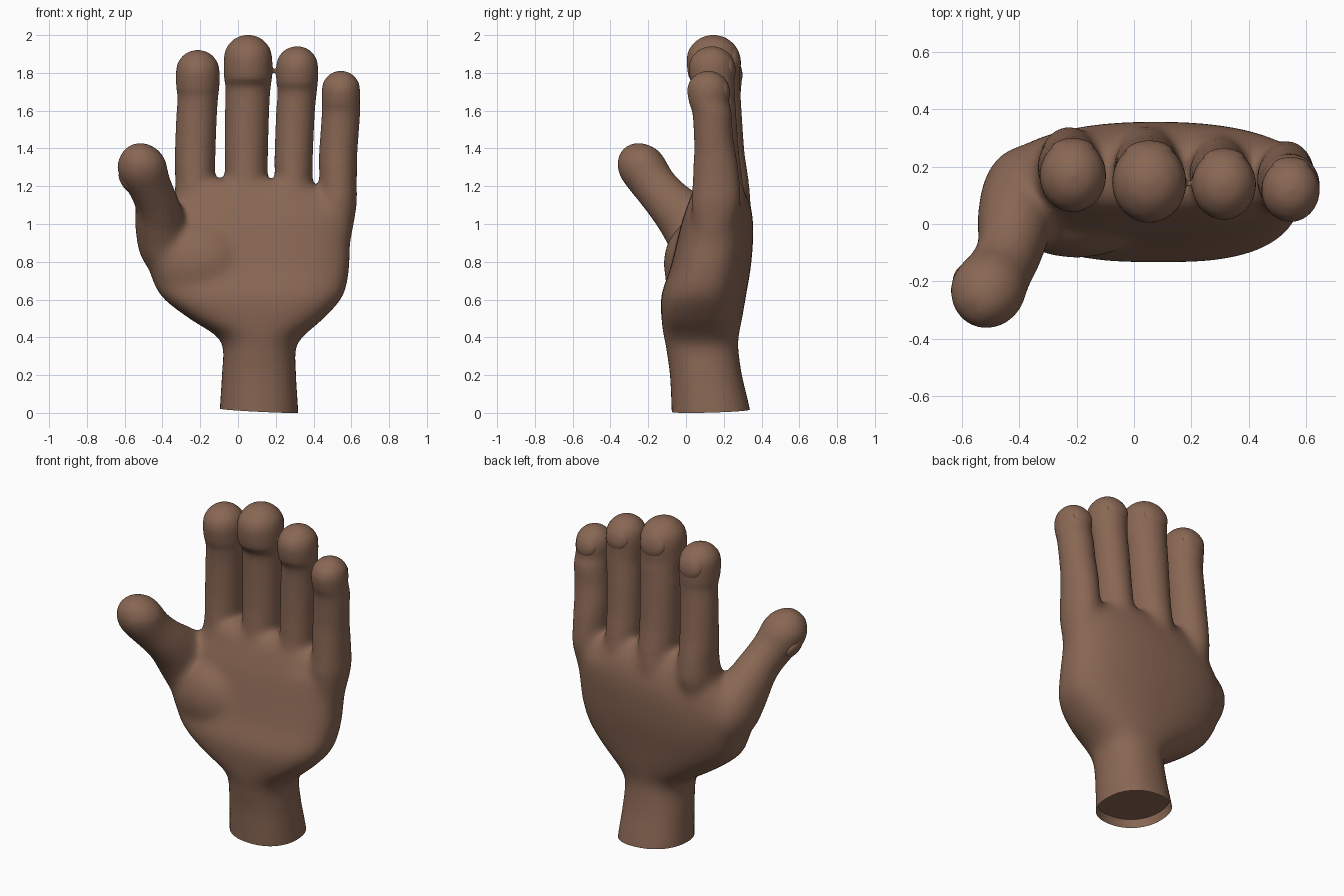
import bpy, bmesh, math
from mathutils import Vector

if "Cube" in bpy.data.objects:
    bpy.data.objects.remove(bpy.data.objects["Cube"])

skin = bpy.data.materials.new("brown_skin")
skin.diffuse_color = (0.25, 0.135, 0.088, 1)
skin.use_nodes = True
skin.node_tree.nodes["Principled BSDF"].inputs["Base Color"].default_value = skin.diffuse_color


def spline(rows, steps=5):
    """Catmull-Rom interpolation through rows of numbers."""
    out = []
    for i in range(len(rows) - 1):
        a, b, c, d = rows[max(i - 1, 0)], rows[i], rows[i + 1], rows[min(i + 2, len(rows) - 1)]
        for s in range(steps):
            t = s / steps
            out.append([0.5 * (2 * q + (r - p) * t + (2 * p - 5 * q + 4 * r - w) * t * t
                               + (3 * q - p - 3 * r + w) * t ** 3)
                        for p, q, r, w in zip(a, b, c, d)])
    return out + [list(rows[-1])]


def loft(bm, rows, tilt=False, n=40):
    """Closed tube through rows (x, y, z, rx, ry, front power, back power)."""
    rows = spline(rows)
    cs = [Vector(r[:3]) for r in rows]
    rings = []
    for i, r in enumerate(rows):
        u, v = Vector((1, 0, 0)), Vector((0, 1, 0))
        if tilt:
            t = (cs[min(i + 1, len(cs) - 1)] - cs[max(i - 1, 0)]).normalized()
            u = (u - t * u.dot(t)).normalized()
            v = t.cross(u)
        ring = []
        for k in range(n):
            a = 2 * math.pi * k / n
            c, s = math.cos(a), math.sin(a)
            power = 2 if len(r) < 7 else r[5] if s < 0 else r[6]
            px = math.copysign(abs(c) ** (2 / power), c) * max(r[3], 0.004)
            py = math.copysign(abs(s) ** (2 / power), s) * max(r[4], 0.004)
            ring.append(bm.verts.new(cs[i] + u * px + v * py))
        rings.append(ring)
    for A, B in zip(rings, rings[1:]):
        for k in range(n):
            bm.faces.new((A[k], A[(k + 1) % n], B[(k + 1) % n], B[k]))
    bm.faces.new(rings[0][::-1])
    bm.faces.new(rings[-1])


def ball(bm, loc, size):
    vs = bmesh.ops.create_uvsphere(bm, u_segments=32, v_segments=20, radius=1)["verts"]
    for v in vs:
        v.co = Vector([v.co[i] * size[i] + loc[i] for i in range(3)])


def make(name, bm):
    me = bpy.data.meshes.new(name)
    bm.to_mesh(me)
    bm.free()
    ob = bpy.data.objects.new(name, me)
    bpy.context.collection.objects.link(ob)
    me.materials.append(skin)
    return ob


def bake(ob):
    """Replace the mesh by its modified result."""
    graph = bpy.context.evaluated_depsgraph_get()
    mesh = bpy.data.meshes.new_from_object(ob.evaluated_get(graph))
    ob.modifiers.clear()
    ob.data = mesh
    return mesh


def smooth(ob, angle=40):
    bpy.ops.object.select_all(action='DESELECT')
    ob.select_set(True)
    bpy.context.view_layer.objects.active = ob
    bpy.ops.object.shade_smooth_by_angle(angle=math.radians(angle))


bm = bmesh.new()

# wrist and palm: z, left, right, front, back
palm = [(-0.10, -0.10, 0.322, -0.072, 0.355), (0.02, -0.096, 0.318, -0.076, 0.338),
        (0.20, -0.085, 0.307, -0.085, 0.296), (0.34, -0.08, 0.307, -0.105, 0.277),
        (0.41, -0.12, 0.352, -0.12, 0.28), (0.50, -0.26, 0.455, -0.13, 0.298),
        (0.62, -0.41, 0.558, -0.132, 0.318), (0.76, -0.47, 0.59, -0.085, 0.342),
        (0.90, -0.47, 0.595, -0.05, 0.355), (1.02, -0.42, 0.602, -0.02, 0.355),
        (1.12, -0.345, 0.61, 0.015, 0.335), (1.19, -0.33, 0.61, 0.045, 0.295),
        (1.225, -0.28, 0.56, 0.08, 0.26), (1.24, -0.20, 0.46, 0.12, 0.23)]
loft(bm, [((l + r) / 2, (f + b) / 2, z, (r - l) / 2, (b - f) / 2, 2.2 if z < 0.45 else 2.9, 2.25)
          for z, l, r, f, b in palm])

# lower web beside the little finger
for v in bm.verts:
    if v.co.z > 1.1 and v.co.x > 0.28:
        v.co.z -= (v.co.x - 0.28) * 0.3

# thumb pad of the palm
ball(bm, (-0.20, 0.06, 0.79), (0.27, 0.18, 0.23))

# fingers: base x, tip x, base y, tip y, top z, shaft radius, tip radius
fingers = [(-0.227, -0.213, 0.190, 0.168, 1.92, 0.107, 0.115),
           (0.044, 0.053, 0.182, 0.145, 2.00, 0.114, 0.128),
           (0.295, 0.313, 0.167, 0.137, 1.94, 0.101, 0.111),
           (0.530, 0.545, 0.150, 0.118, 1.81, 0.101, 0.101)]
for bx, tx, by, ty, top, r, R in fingers:
    mx = (bx + tx) / 2
    crease = top - 0.255 * R / 0.12
    neck = max(r * 1.0, R * 0.93)
    loft(bm, [(bx, by - 0.01, 0.92, r * 0.7, r * 0.9), (bx, by + 0.008, 1.10, r, r * 1.32),
              (bx, by + 0.010, 1.22, r, r * 1.27), (bx, by + 0.004, 1.36, r, r * 1.10),
              (mx, by - 0.005, crease - 0.12, (r + neck) / 2, r * 1.02),
              (tx, by - 0.012, crease - 0.01, neck, r * 1.03),
              (tx, ty + 0.004, crease + 0.05, R * 0.99, R * 1.05),
              (tx, ty, top - R * 1.0, R, R * 1.10), (tx, ty, top - R * 0.55, R * 0.90, R * 0.98),
              (tx, ty, top - R * 0.22, R * 0.64, R * 0.68), (tx, ty, top - R * 0.06, R * 0.36, R * 0.38),
              (tx, ty, top + 0.003, 0, 0)])

# thumb
loft(bm, [(-0.36, 0.17, 0.72, 0.07, 0.08), (-0.385, 0.115, 0.86, 0.135, 0.17),
          (-0.412, 0.02, 1.00, 0.135, 0.16), (-0.43, -0.085, 1.11, 0.117, 0.13),
          (-0.468, -0.165, 1.20, 0.117, 0.12), (-0.505, -0.225, 1.285, 0.13, 0.126),
          (-0.521, -0.260, 1.335, 0.119, 0.116), (-0.533, -0.287, 1.378, 0.086, 0.084),
          (-0.539, -0.301, 1.402, 0.047, 0.047), (-0.542, -0.306, 1.411, 0, 0)], tilt=True)

# fuse everything into one skin
hand = make("hand", bm)
m = hand.modifiers.new("fuse", 'REMESH')
m.mode, m.voxel_size = 'VOXEL', 0.0085
m = hand.modifiers.new("soften", 'SMOOTH')
m.factor, m.iterations = 0.5, 6
fused = bake(hand)

# soften the joints around the palm more strongly
group = hand.vertex_groups.new(name="palm_area")
for v in fused.vertices:
    w = min(1, max(0, (1.32 - v.co.z) / 0.12)) * min(1, max(0, (v.co.z - 0.3) / 0.1))
    if w > 0:
        group.add([v.index], w, 'REPLACE')
m = hand.modifiers.new("blend", 'SMOOTH')
m.factor, m.iterations, m.vertex_group = 0.5, 150, "palm_area"
fused = bake(hand)

# slanted cut at the wrist, closed by a shallow recess
bm = bmesh.new()
bm.from_mesh(fused)
bmesh.ops.bisect_plane(bm, geom=bm.verts[:] + bm.edges[:] + bm.faces[:], dist=1e-5,
                       plane_co=(0.11, 0.13, 0.012), plane_no=(0.05, -0.03, 1), clear_inner=True)
rim = [e for e in bm.edges if e.is_boundary]
new = bmesh.ops.extrude_edge_only(bm, edges=rim)["geom"]
for v in [g for g in new if isinstance(g, bmesh.types.BMVert)]:
    v.co = (0.11 + (v.co.x - 0.11) * 0.95, 0.125 + (v.co.y - 0.13) * 0.94, v.co.z + 0.05)
bmesh.ops.contextual_create(bm, geom=[g for g in new if isinstance(g, bmesh.types.BMEdge)])
bmesh.ops.recalc_face_normals(bm, faces=bm.faces[:])
bm.to_mesh(fused)
bm.free()
smooth(hand, 50)


def nail(name, loc, normal, along, size):
    """Low oval plate, half sunk into the fingertip."""
    bm = bmesh.new()
    ball(bm, (0, 0, 0), size)
    n = Vector(normal).normalized()
    a = Vector(along)
    a = (a - n * a.dot(n)).normalized()
    s = n.cross(a)
    for v in bm.verts:
        v.co = Vector(loc) + s * v.co.x + n * v.co.y + a * v.co.z
    smooth(make(name, bm))


# nails on the back of each fingertip
for name, (bx, tx, by, ty, top, r, R) in zip(("index", "middle", "ring", "little"), fingers):
    nail(name + "_nail", (tx, ty + R * 0.79, top - R * 0.98), (0, 1, 0.2), (0, 0, 1),
         (R * 0.66, R * 0.33, R * 0.64))
nail("thumb_nail", (-0.583, -0.208, 1.222), (-0.8, -0.05, -0.55), (-0.2, -0.5, 0.8),
     (0.068, 0.034, 0.072))
